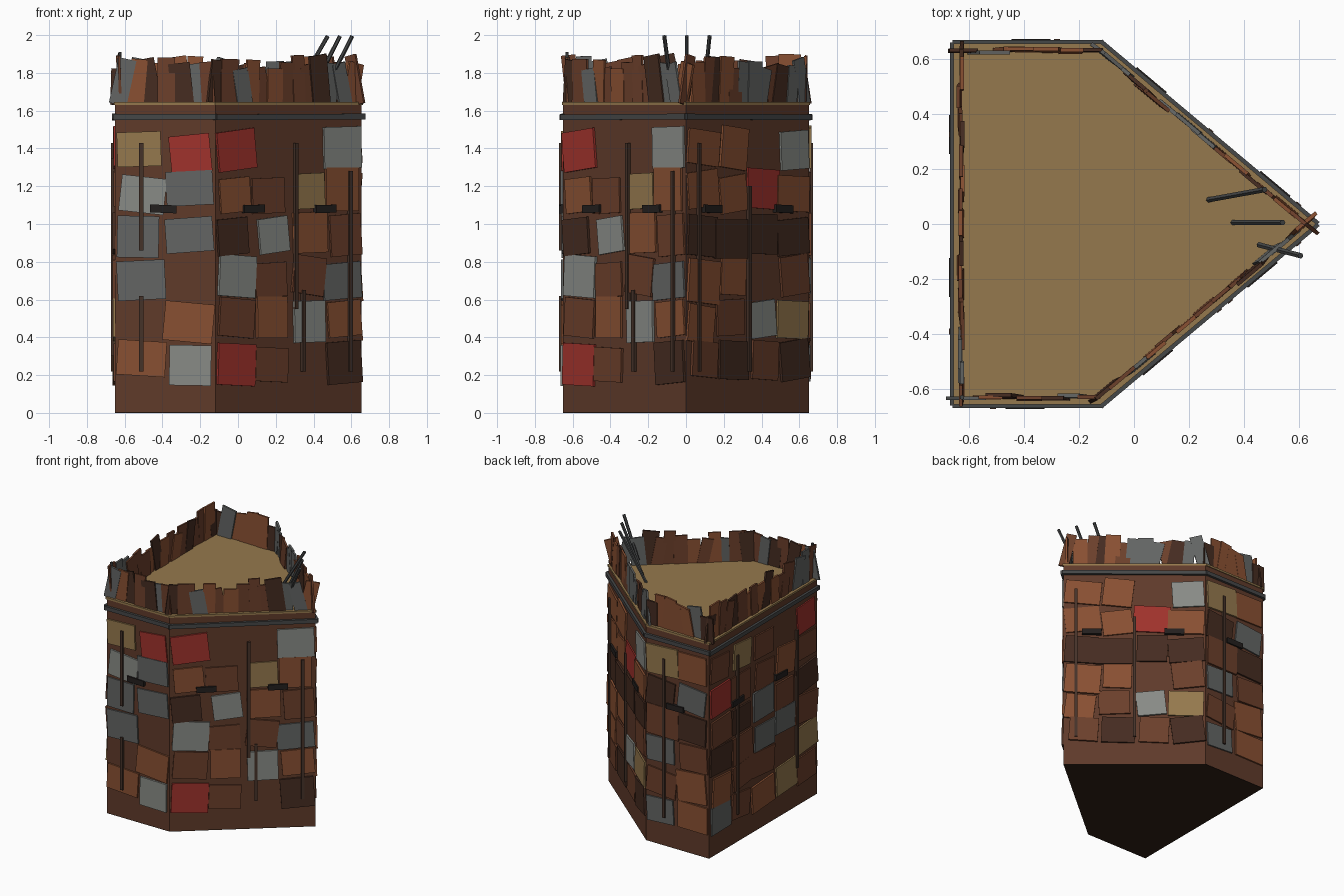
import bpy, bmesh, random
from math import radians
from mathutils import Vector, Matrix

if "Cube" in bpy.data.objects:
    bpy.data.objects.remove(bpy.data.objects["Cube"])

random.seed(7)
R = random.uniform
CORNERS = [Vector(p) for p in ((-.65, -.65, 0), (-.12, -.65, 0), (.655, 0, 0), (-.12, .65, 0), (-.65, .65, 0))]
COLORS = {
    'wall': (.115, .043, .023), 'n': (.15, .05, .024), 'b': (.25, .08, .032),
    'd': (.06, .025, .015), 'g': (.125, .13, .127), 'l': (.25, .26, .24),
    't': (.30, .19, .075), 'r': (.35, .032, .025), 'k': (.017, .014, .013),
    'rod': (.06, .032, .022), 'steel': (.06, .063, .064), 'base': (.03, .014, .008)}
MATS = {}
for key, c in COLORS.items():
    MATS[key] = bpy.data.materials.new("paint_" + key)
    MATS[key].diffuse_color = (*c, 1)


def finish(bm, name, key):
    me = bpy.data.meshes.new(name)
    bm.to_mesh(me)
    bm.free()
    ob = bpy.data.objects.new(name, me)
    me.materials.append(MATS[key])
    bpy.context.collection.objects.link(ob)
    return ob


def prism(name, key, z0, z1, grow=0):
    """Extruded tower footprint."""
    bm = bmesh.new()
    s = 1 + grow / .65
    f = bm.faces.new([bm.verts.new((p.x * s, p.y * s, z0)) for p in CORNERS])
    top = bmesh.ops.extrude_face_region(bm, geom=[f])['geom']
    bmesh.ops.translate(bm, vec=(0, 0, z1 - z0), verts=[v for v in top if isinstance(v, bmesh.types.BMVert)])
    bmesh.ops.recalc_face_normals(bm, faces=bm.faces)
    return finish(bm, name, key)


class Wall:
    """Local frame of one wall: u along it, out of it, z up."""
    def __init__(self, i):
        self.a, b = CORNERS[i], CORNERS[(i + 1) % 5]
        self.length = (b - self.a).length
        self.dir = (b - self.a).normalized()
        self.out = Vector((self.dir.y, -self.dir.x, 0))

    def box(self, name, key, u, z, w, h, depth, off, roll=0, lean=0):
        pos = self.a + self.dir * u + self.out * off + Vector((0, 0, z))
        frame = Matrix((self.dir, -self.out, (0, 0, 1))).transposed().to_4x4()
        m = (Matrix.Translation(pos) @ frame @ Matrix.Rotation(roll, 4, 'Y')
             @ Matrix.Rotation(lean, 4, 'X') @ Matrix.Diagonal((w, depth, h, 1)))
        bm = bmesh.new()
        bmesh.ops.create_cube(bm, size=1, matrix=m)
        return finish(bm, name, key)


def rod(name, key, p, q, r):
    p, q = Vector(p), Vector(q)
    bm = bmesh.new()
    m = Matrix.Translation((p + q) / 2) @ (q - p).to_track_quat('Z', 'Y').to_matrix().to_4x4()
    bmesh.ops.create_cone(bm, cap_ends=True, segments=6, radius1=r, radius2=r, depth=(q - p).length, matrix=m)
    return finish(bm, name, key)


# solid tower body, dark underside and tan deck
prism("tower_body", 'wall', .004, 1.63)
prism("tower_base", 'base', 0, .004)
prism("deck", 't', 1.63, 1.645, .006)

# patch colours per wall, top row first, along the wall direction
PATCHES = [
    ["tr", "lg", "gg", "g.", ".b", "bl"],
    ["r..l", "bntb", "dlbn", "lnng", "nblb", "rn.d"],
    ["bb.l", "bbrb", "dddd", "bb.n", "bnlt", "ndnd"],
    ["tb", "dg", "nd", "gn", "nb", "gb"],
    ["ntn.r", "rnnbn", "ndgnd", "dnggn", "bnn.t", "gnbtn"]]
ROWS = [1.39, 1.17, .94, .71, .49, .27]
# vertical rods (u fraction, z0, z1) and slit positions
RODS = [[(.26, .86, 1.43), (.26, .22, .62)],
        [(.54, .55, 1.43), (.59, .22, .65), (.91, .22, 1.28)],
        [(.09, .22, 1.43), (.5, .22, 1.2)],
        [(.3, .22, 1.43)],
        [(.25, .22, 1.43), (.8, .3, 1.35)]]
SLITS = [[.48], [.25, .74], [.2, .78], [.48], [.25, .65]]

for i in range(5):
    w = Wall(i)
    L = w.length
    # patchwork panels
    for z, row in zip(ROWS, PATCHES[i]):
        cell = L / len(row)
        for j, key in enumerate(row):
            if key == '.':
                continue
            pw = min(cell * R(.8, 1.04), .27)
            u = (j + .5) * cell + R(-.02, .02)
            u = min(max(u, pw / 2 + .01), L - pw / 2 - .01)
            w.box("wall_patch", key, u, z + R(-.02, .02), pw, R(.18, .23), .014,
                  R(.002, .008), radians(R(-7, 7)))
    # rods and slits
    for u, z0, z1 in RODS[i]:
        w.box("wall_rod", 'rod', u * L, (z0 + z1) / 2, .022, z1 - z0, .018, .013)
    for u in SLITS[i]:
        w.box("arrow_slit", 'k', u * L, 1.08, .14, .042, .024, .011, radians(R(-3, 3)))
    # metal band under the deck
    w.box("metal_band", 'steel', L / 2, 1.567, L + .02, .03, .024, .006, radians(R(-.5, .5)))
    # scrap parapet boards
    n = round(L / .078)
    for j in range(n):
        h = R(.19, .27)
        w.box("parapet_board", random.choice("bbnnddggn"), (j + .5) * L / n + R(-.01, .01),
              1.635 + h / 2 - .005, R(.07, .125), h, .014, -.021 + R(-.006, .006),
              radians(R(-14, 14)), radians(R(-2, 2)))

# corner post and leaning spikes near the prow
rod("corner_post", 'steel', (-.625, -.63, 1.64), (-.625, -.63, 1.91), .009)
for p, q in (((.26, .086, 1.62), (.475, .125, 1.995)),
             ((.355, .005, 1.63), (.54, .005, 1.995)),
             ((.455, -.076, 1.70), (.605, -.115, 1.995))):
    rod("spike", 'steel', p, q, .011)

for m in bpy.data.materials:
    if m.users and not m.is_grease_pencil:
        m.use_nodes = True
        m.node_tree.nodes["Principled BSDF"].inputs["Base Color"].default_value = m.diffuse_color
